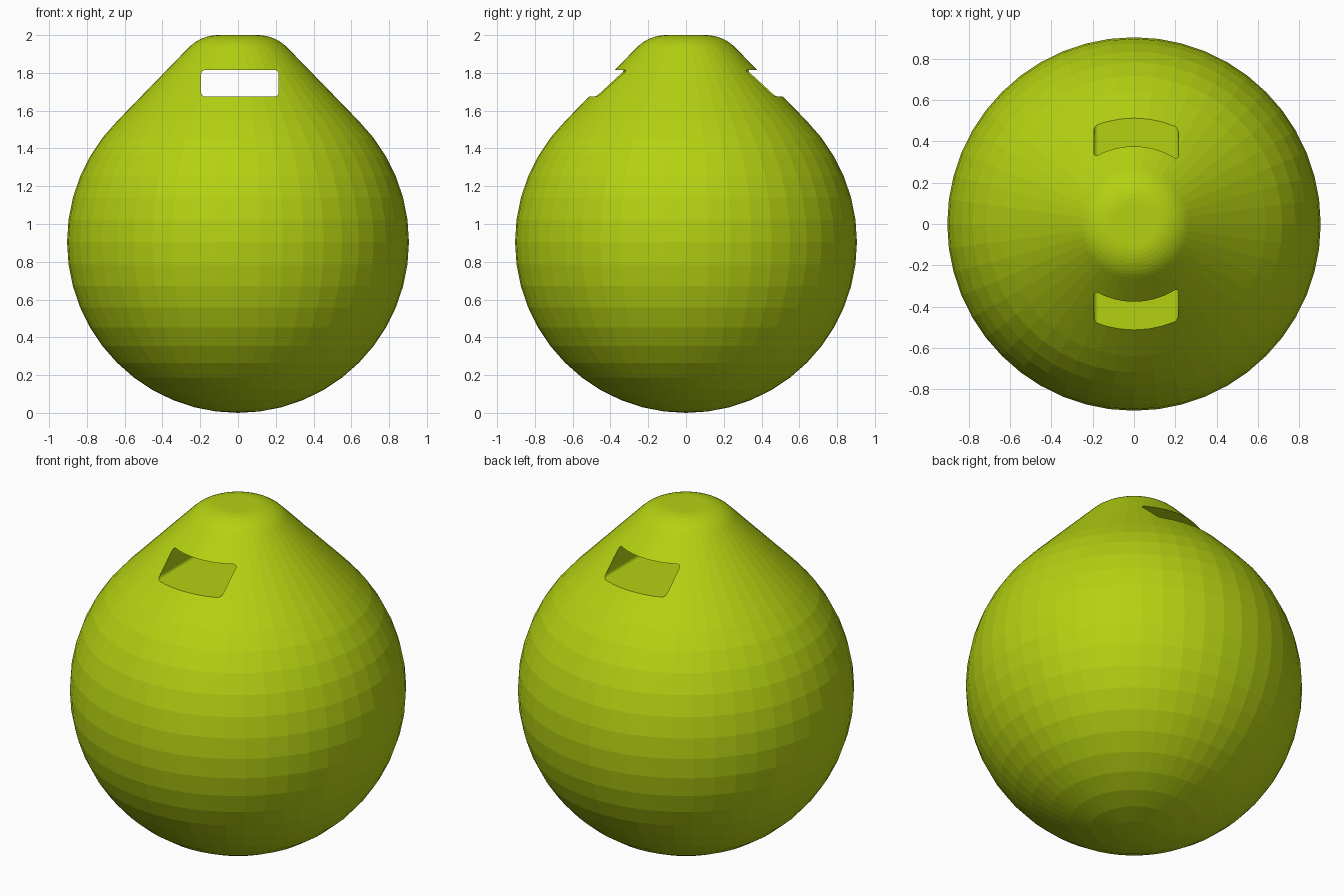
import bpy, bmesh
from math import sin, cos, pi, radians

if "Cube" in bpy.data.objects:
    bpy.data.objects.remove(bpy.data.objects["Cube"])

R = 0.905          # ball radius and centre height
SEGMENTS = 48


def mesh_object(name, bm):
    bmesh.ops.recalc_face_normals(bm, faces=bm.faces)
    mesh = bpy.data.meshes.new(name)
    bm.to_mesh(mesh)
    bm.free()
    obj = bpy.data.objects.new(name, mesh)
    bpy.context.collection.objects.link(obj)
    return obj


# Body profile: ball up to the 45 degree tangent, straight cone, rounded crown
profile = [(R * sin(a), R - R * cos(a))
           for a in (radians(135 * i / 18) for i in range(19))]
crown_r = 0.22
crown_x = 0.64 + 1.545 - 2.0 - crown_r * (2 ** 0.5 - 1) + 0.01
for i in range(9):
    a = radians(45 + 45 * i / 8)
    profile.append((crown_x + crown_r * cos(a), 2 - crown_r + crown_r * sin(a)))
profile.append((0, 2.0))

bm = bmesh.new()
verts = [bm.verts.new((x, 0, z)) for x, z in profile]
edges = [bm.edges.new(pair) for pair in zip(verts, verts[1:])]
bmesh.ops.spin(bm, geom=verts + edges, cent=(0, 0, 0), axis=(0, 0, 1),
               angle=2 * pi, steps=SEGMENTS)
bmesh.ops.remove_doubles(bm, verts=bm.verts, dist=1e-4)
body = mesh_object("body", bm)

# Rounded rectangular slot running front to back
x0, x1, z0, z1, r = -0.195, 0.215, 1.675, 1.815, 0.02
corners = [(x1 - r, z1 - r, 0), (x0 + r, z1 - r, 90),
           (x0 + r, z0 + r, 180), (x1 - r, z0 + r, 270)]
bm = bmesh.new()
outline = []
for cx, cz, start in corners:
    for i in range(5):
        a = radians(start + 22.5 * i)
        outline.append(bm.verts.new((cx + r * cos(a), -1.2, cz + r * sin(a))))
face = bm.faces.new(outline)
ext = bmesh.ops.extrude_face_region(bm, geom=[face])
bmesh.ops.translate(bm, vec=(0, 2.4, 0),
                    verts=[v for v in ext["geom"] if isinstance(v, bmesh.types.BMVert)])
cutter = mesh_object("slot_cutter", bm)
cutter.hide_render = True
cutter.display_type = 'WIRE'

cut = body.modifiers.new("slot", 'BOOLEAN')
cut.operation = 'DIFFERENCE'
cut.solver = 'EXACT'
cut.object = cutter

# Lime green finish
mat = bpy.data.materials.new("lime")
mat.diffuse_color = (0.46, 0.64, 0.006, 1)
mat.use_nodes = True
mat.node_tree.nodes["Principled BSDF"].inputs["Base Color"].default_value = mat.diffuse_color
body.data.materials.append(mat)
